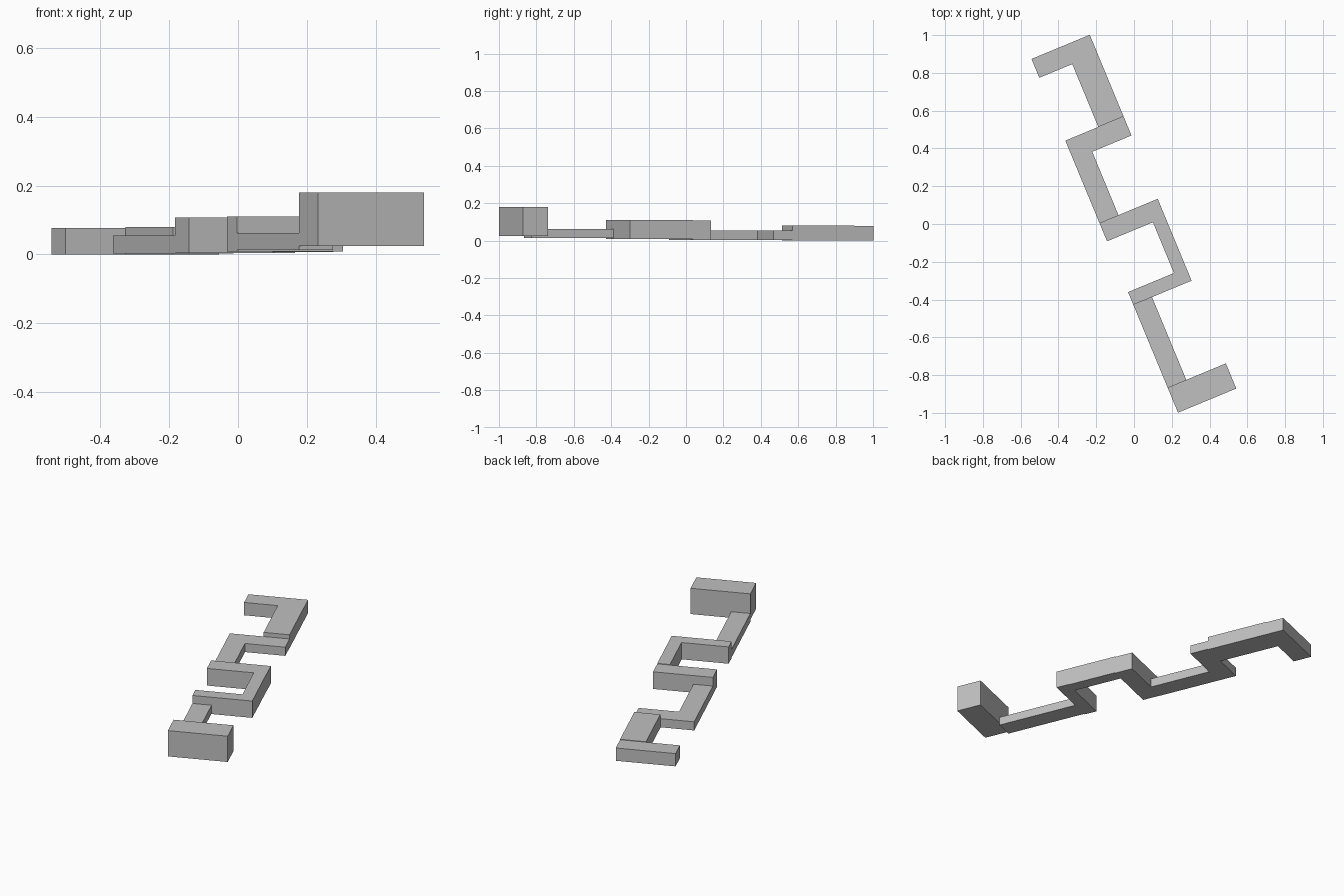
import bpy
import bmesh
import math
from mathutils import Matrix, Vector

cube = bpy.data.objects.get("Cube")
if cube:
    bpy.data.objects.remove(cube, do_unlink=True)

# Single plain grey
grey = bpy.data.materials.new("plain_grey")
grey.use_nodes = True
colour = (0.53, 0.53, 0.53, 1)
grey.diffuse_color = colour
grey.node_tree.nodes["Principled BSDF"].inputs["Base Color"].default_value = colour

TURN = math.radians(22.5)  # whole chain is turned about z
HALF = 0.167               # half the width of the chain


def bar(name, across, along, height):
    """Box given by its ranges across the chain, along it and in height."""
    ranges = (across, along, height)
    centre = Vector([(a + b) / 2 for a, b in ranges])
    size = [b - a for a, b in ranges]
    bm = bmesh.new()
    bmesh.ops.create_cube(bm, size=1, matrix=Matrix.Diagonal((*size, 1)))
    mesh = bpy.data.meshes.new(name)
    bm.to_mesh(mesh)
    bm.free()
    mesh.materials.append(grey)
    obj = bpy.data.objects.new(name, mesh)
    obj.rotation_euler.z = TURN
    obj.location = Matrix.Rotation(TURN, 3, "Z") @ centre
    bpy.context.collection.objects.link(obj)


# Back end and its link
bar("back_end_bar", (-HALF, HALF), (0.907, 1.015), (0, 0.077))
bar("back_link", (0.022, HALF), (0.547, 0.907), (0, 0.08))

# Thin rear corner
bar("rear_cross_bar", (-HALF, HALF), (0.438, 0.547), (0.003, 0.055))
bar("rear_link", (-HALF, -0.058), (0.075, 0.438), (0.003, 0.055))

# Tall middle section
bar("middle_cross_bar", (-HALF, HALF), (-0.03, 0.075), (0.004, 0.107))
bar("middle_link", (0.096, HALF), (-0.321, -0.03), (0.007, 0.11))
bar("front_cross_bar", (-HALF, HALF), (-0.394, -0.321), (0.009, 0.11))

# Thin front link and the tall end block
bar("front_link", (-HALF, -0.06), (-0.868, -0.394), (0.013, 0.062))
bar("front_end_block", (-HALF, HALF), (-1.012, -0.868), (0.025, 0.18))
